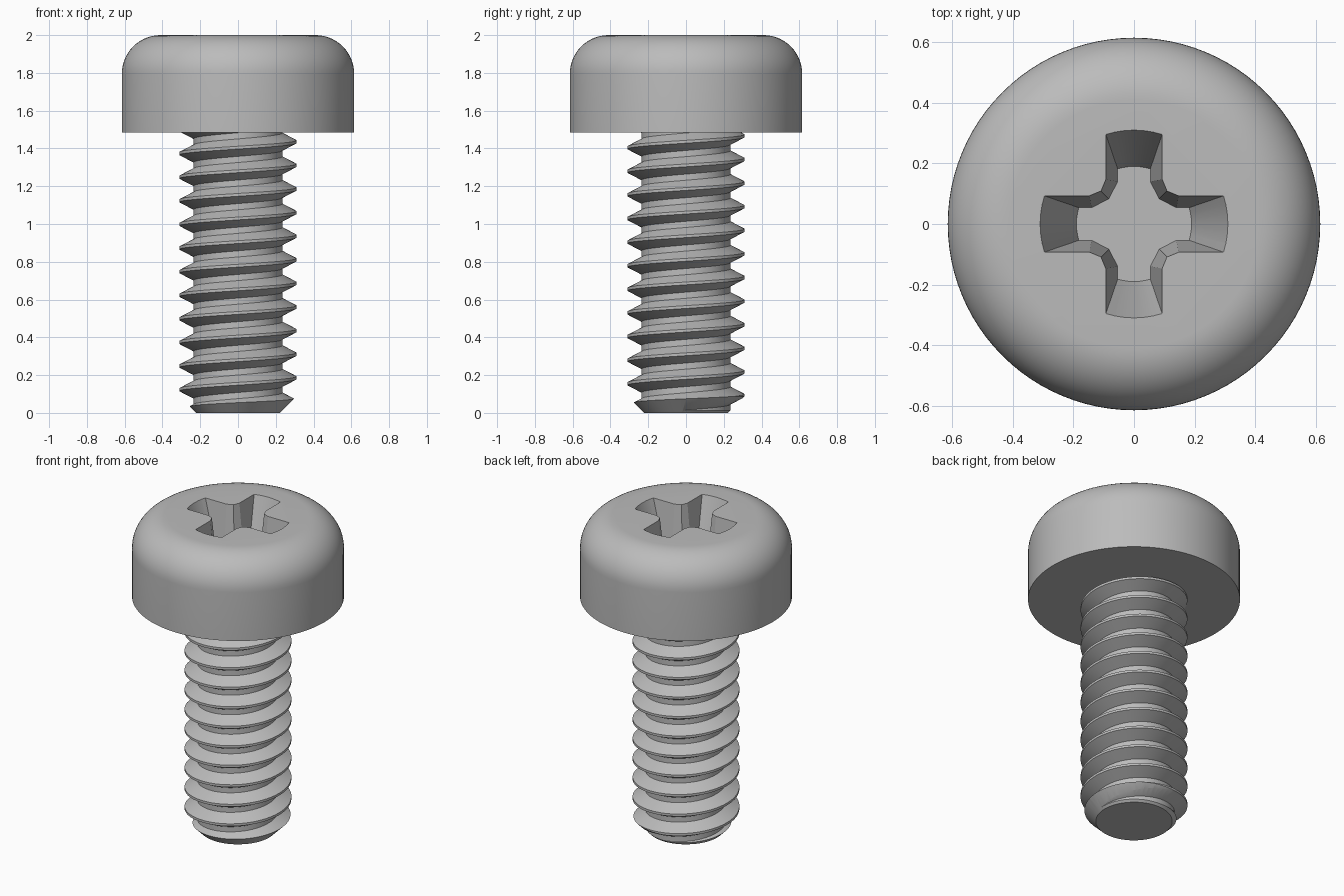
import bpy, bmesh
from math import pi, sin, cos, atan2, hypot, radians
from mathutils import Vector

if "Cube" in bpy.data.objects:
    bpy.data.objects.remove(bpy.data.objects["Cube"])

HEAD_R, HEAD_Z, FILLET = 0.615, 1.485, 0.205
CREST_R, ROOT_R, PITCH, CREST_Z = 0.31, 0.235, 0.125, 1.373
STEPS = 64

steel = bpy.data.materials.new("grey steel")
steel.use_nodes = True
GREY = (0.5, 0.5, 0.5, 1)
steel.diffuse_color = GREY
steel.node_tree.nodes["Principled BSDF"].inputs["Base Color"].default_value = GREY


def finish(name, bm):
    """Turn a bmesh into a linked object with outward normals."""
    bmesh.ops.recalc_face_normals(bm, faces=bm.faces)
    mesh = bpy.data.meshes.new(name)
    bm.to_mesh(mesh)
    bm.free()
    mesh.materials.append(steel)
    obj = bpy.data.objects.new(name, mesh)
    bpy.context.collection.objects.link(obj)
    return obj


def stack(name, rings):
    """Closed solid from equal-length rings of points, capped at both ends."""
    bm = bmesh.new()
    rows = [[bm.verts.new(p) for p in ring] for ring in rings]
    for a, b in zip(rows, rows[1:]):
        for i in range(len(a)):
            j = (i + 1) % len(a)
            bm.faces.new((a[i], a[j], b[j], b[i]))
    bm.faces.new(rows[0])
    bm.faces.new(rows[-1])
    return finish(name, bm)


def lathe(name, profile, n=96):
    turn = [2 * pi * i / n for i in range(n)]
    return stack(name, [[(r * cos(t), r * sin(t), z) for t in turn] for r, z in profile])


def boolean(obj, tool, operation):
    """Apply a boolean, then discard the tool."""
    tool.hide_render = True
    bpy.ops.object.select_all(action='DESELECT')
    bpy.context.view_layer.objects.active = obj
    obj.select_set(True)
    mod = obj.modifiers.new("cut", 'BOOLEAN')
    mod.object, mod.operation, mod.solver = tool, operation, 'EXACT'
    bpy.ops.object.modifier_apply(modifier=mod.name)
    bpy.data.objects.remove(tool)


def smooth(obj):
    bpy.ops.object.select_all(action='DESELECT')
    bpy.context.view_layer.objects.active = obj
    obj.select_set(True)
    bpy.ops.object.shade_smooth_by_angle(angle=radians(25))


# Head: straight band with a rounded upper rim
arc = [(HEAD_R - FILLET + FILLET * cos(a), 2 - FILLET + FILLET * sin(a))
       for a in (pi / 2 * i / 14 for i in range(15))]
head = lathe("head", [(HEAD_R, HEAD_Z)] + arc)


# Cross recess: tapering plus shape with bevelled inner corners, rounded arm ends
def cross(reach, half, inner, mid, z):
    a = atan2(half, hypot(reach, 0) * cos(half / reach))
    arm = [(reach * cos(t), reach * sin(t)) for t in (a * (i / 3 - 1) for i in range(7))]
    arm += [(inner, half), (mid, mid), (half, inner)]
    ring = []
    for q in range(4):
        c, s = round(cos(q * pi / 2)), round(sin(q * pi / 2))
        ring += [(x * c - y * s, x * s + y * c, z) for x, y in arm]
    return ring


TOP = (0.31, 0.093, 0.147, 0.109)
FLOOR = (0.19, 0.054, 0.140, 0.083)
DEPTH, OVER = 0.35, 0.02
above = [t + (t - f) * OVER / DEPTH for t, f in zip(TOP, FLOOR)]
recess = stack("recess_cutter", [cross(*FLOOR, 2 - DEPTH), cross(*above, 2 + OVER)])
boolean(head, recess, 'DIFFERENCE')
smooth(head)

# Threaded shank: helical sweep of one thread profile, trimmed flat at both ends
profile = [(CREST_R, -0.06), (CREST_R, 0.06), (ROOT_R, 0.37), (ROOT_R, 0.63), (CREST_R, 0.94)]
bm = bmesh.new()
previous = None
for i in range(-14 * STEPS, 4 * STEPS):
    t = 2 * pi * i / STEPS
    base = CREST_Z + PITCH * (i / STEPS - 0.5)
    row = [bm.verts.new((r * cos(t), r * sin(t), base + PITCH * f)) for r, f in profile]
    if previous:
        for k in range(len(row) - 1):
            bm.faces.new((previous[k], row[k], row[k + 1], previous[k + 1]))
    previous = row
bmesh.ops.remove_doubles(bm, verts=bm.verts, dist=0.0005)
for z, side in ((-0.03, -1), (HEAD_Z + 0.006, 1)):
    bmesh.ops.bisect_plane(bm, geom=bm.verts[:] + bm.edges[:] + bm.faces[:], dist=1e-6,
                           plane_co=Vector((0, 0, z)), plane_no=Vector((0, 0, side)),
                           clear_outer=True)
bmesh.ops.holes_fill(bm, edges=[e for e in bm.edges if e.is_boundary], sides=0)
shank = finish("threaded_shank", bm)

# Chamfered tip
envelope = lathe("tip_cutter", [(0.222, 0), (0.33, 0.108), (0.33, 1.6)], STEPS)
boolean(shank, envelope, 'INTERSECT')
smooth(shank)
